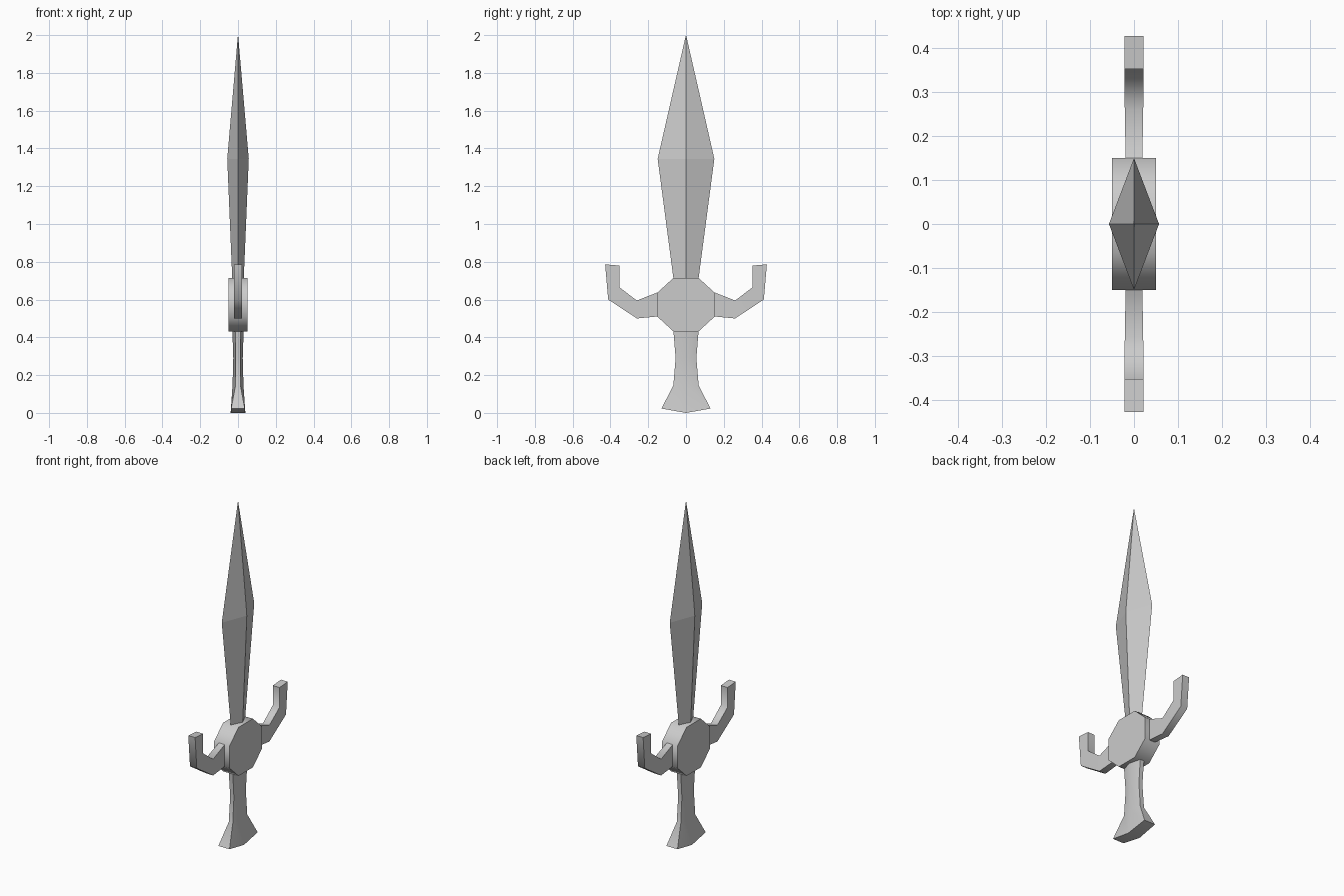
import bpy, bmesh, math

cube = bpy.data.objects.get("Cube")
if cube:
    bpy.data.objects.remove(cube, do_unlink=True)

metal = bpy.data.materials.new("plain grey")
metal.use_nodes = True
GREY = (0.6, 0.6, 0.6, 1.0)
metal.diffuse_color = GREY
metal.node_tree.nodes["Principled BSDF"].inputs["Base Color"].default_value = GREY


def loft(name, rings, smooth=None, split_end=None):
    """Skin matching rings of points and cap both ends."""
    bm = bmesh.new()
    loops = [[bm.verts.new(p) for p in ring] for ring in rings]
    for a, b in zip(loops, loops[1:]):
        for i in range(len(a)):
            j = (i + 1) % len(a)
            bm.faces.new((a[i], a[j], b[j], b[i]))
    bm.faces.new(loops[0])
    end = bm.faces.new(loops[-1])
    if split_end:
        i, j = split_end
        bmesh.utils.face_split(end, loops[-1][i], loops[-1][j])
    bmesh.ops.remove_doubles(bm, verts=bm.verts, dist=1e-5)
    bmesh.ops.recalc_face_normals(bm, faces=bm.faces)
    mesh = bpy.data.meshes.new(name)
    bm.to_mesh(mesh)
    bm.free()
    mesh.materials.append(metal)
    if smooth:
        mesh.shade_smooth()
        mesh.set_sharp_from_angle(angle=math.radians(smooth))
    obj = bpy.data.objects.new(name, mesh)
    bpy.context.collection.objects.link(obj)
    return obj


# Blade: diamond section, widest part way up, running to a point
def diamond(x, y, z):
    return [(x, 0, z), (0, y, z), (-x, 0, z), (0, -y, z)]


blade = loft("blade", [diamond(0.03, 0.065, 0.70), diamond(0.057, 0.15, 1.345),
                       diamond(0.0005, 0.0005, 2.0)])

# Hub: eight-sided disc between blade and grip
quarter = [(0.066, 0.142), (0.15, 0.065)]
outline = []
for sy, sz in ((1, 1), (1, -1), (-1, -1), (-1, 1)):
    pts = quarter if sy == sz else quarter[::-1]
    outline += [(sy * y, 0.573 + sz * z) for y, z in pts]
hub = loft("guard_hub", [[(x, y, z) for y, z in outline] for x in (-0.05, 0.05)], 60)

# Guard arms: bent square bars, lower edge paired with upper edge
stations = [  # half thickness, lower (y, z), upper (y, z)
    (0.019, (0.145, 0.511), (0.145, 0.64)),
    (0.021, (0.26, 0.50), (0.26, 0.595)),
    (0.022, (0.412, 0.60), (0.353, 0.665)),
    (0.022, (0.428, 0.786), (0.353, 0.78)),
]
for name, s in (("back_guard_arm", 1), ("front_guard_arm", -1)):
    loft(name, [[(-t, s * a[0], a[1]), (t, s * a[0], a[1]),
                 (t, s * b[0], b[1]), (-t, s * b[0], b[1])]
                for t, a, b in stations], 60)


# Grip: waisted six-sided bar flaring into a wedge-bottomed pommel
def grip_ring(edge, mid, y, z, drop=0):
    return [(edge, -y, z), (mid, 0, z - drop), (edge, y, z),
            (-edge, y, z), (-mid, 0, z - drop), (-edge, -y, z)]


grip = loft("grip", [grip_ring(0.013, 0.03, 0.067, 0.44),
                     grip_ring(0.012, 0.025, 0.055, 0.29),
                     grip_ring(0.013, 0.029, 0.067, 0.145),
                     grip_ring(0.036, 0.039, 0.13, 0.023, 0.023)], 60, (1, 4))
